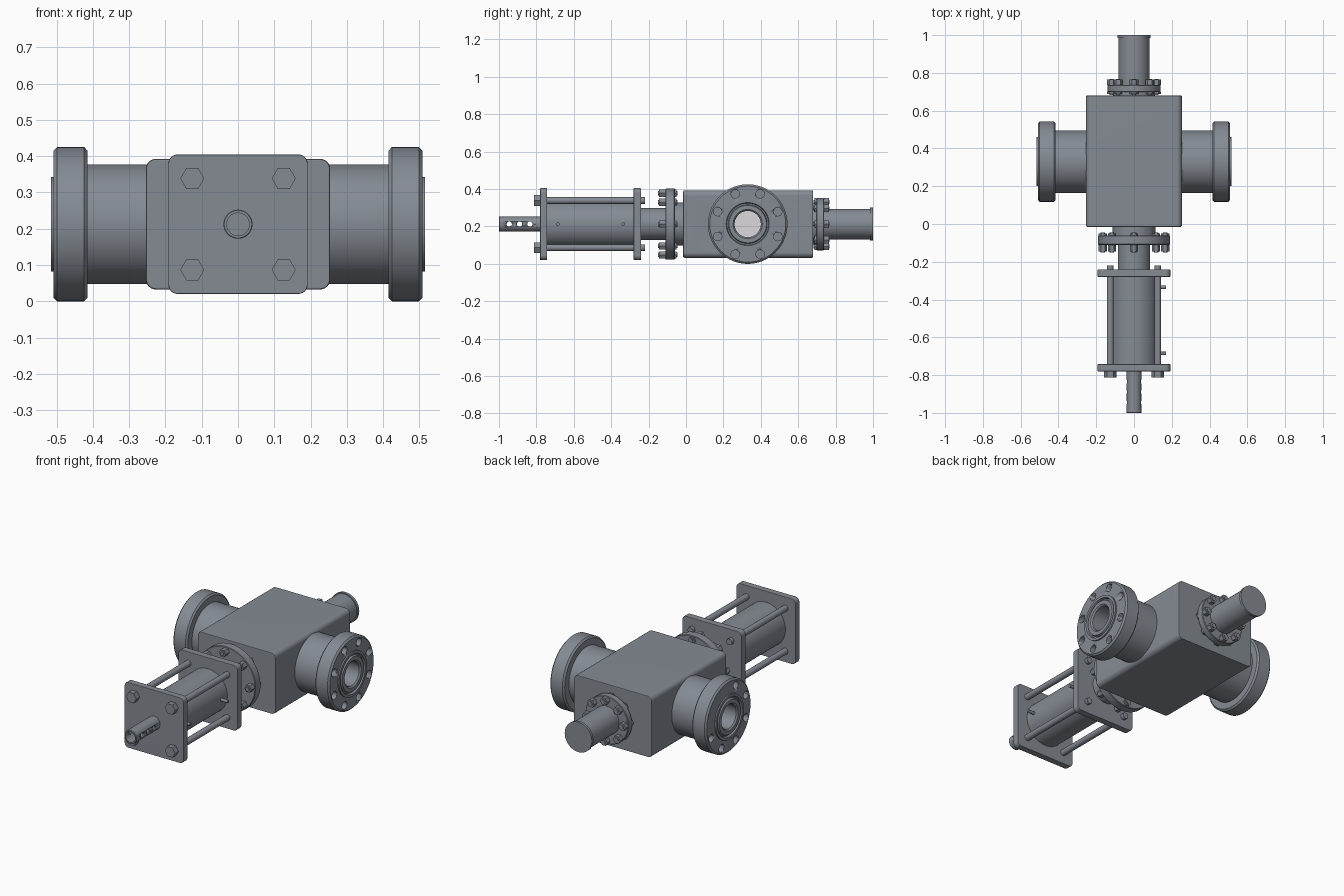
import bpy, bmesh, math
from mathutils import Matrix

if "Cube" in bpy.data.objects:
    bpy.data.objects.remove(bpy.data.objects["Cube"])

ZC = 0.2125   # height of the common axis
YB = 0.33     # y of the side flanges
ROT_X = Matrix.Rotation(math.pi / 2, 4, 'Y')    # local z -> +x
ROT_Y = Matrix.Rotation(-math.pi / 2, 4, 'X')   # local z -> +y

steel = bpy.data.materials.new("steel")
steel.diffuse_color = (0.235, 0.26, 0.295, 1)
steel.use_nodes = True
steel.node_tree.nodes["Principled BSDF"].inputs["Base Color"].default_value = steel.diffuse_color
bright = bpy.data.materials.new("bright_steel")
bright.diffuse_color = (0.72, 0.69, 0.72, 1)
bright.use_nodes = True
bright.node_tree.nodes["Principled BSDF"].inputs["Base Color"].default_value = bright.diffuse_color


def finish(name, bm, matrix, mat=steel):
    bmesh.ops.remove_doubles(bm, verts=bm.verts, dist=1e-5)
    bm.transform(matrix)
    bmesh.ops.recalc_face_normals(bm, faces=bm.faces)
    me = bpy.data.meshes.new(name)
    bm.to_mesh(me)
    bm.free()
    me.materials.append(mat)
    ob = bpy.data.objects.new(name, me)
    bpy.context.collection.objects.link(ob)
    bpy.ops.object.select_all(action='DESELECT')
    ob.select_set(True)
    bpy.context.view_layer.objects.active = ob
    bpy.ops.object.shade_smooth_by_angle(angle=math.radians(30))
    return ob


def lathe(name, profile, matrix, closed=False, steps=64, mat=steel):
    """Spin a profile of (position along axis, radius) around local z."""
    bm = bmesh.new()
    vs = [bm.verts.new((r, 0, t)) for t, r in profile]
    es = [bm.edges.new(p) for p in zip(vs, vs[1:])]
    if closed:
        es.append(bm.edges.new((vs[-1], vs[0])))
    bmesh.ops.spin(bm, geom=vs + es, cent=(0, 0, 0), axis=(0, 0, 1),
                   angle=2 * math.pi, steps=steps)
    return finish(name, bm, matrix, mat)


def rod(name, t0, t1, r, matrix, steps=32, mat=steel):
    return lathe(name, [(t0, 0), (t0, r), (t1, r), (t1, 0)], matrix, steps=steps, mat=mat)


def block(name, hx, hz, y0, y1, corner, edge):
    """Box along y with rounded long edges."""
    bm = bmesh.new()
    bmesh.ops.create_cube(bm, size=1)
    bmesh.ops.scale(bm, vec=(2 * hx, y1 - y0, 2 * hz), verts=bm.verts)
    long_edges = [e for e in bm.edges
                  if abs((e.verts[0].co - e.verts[1].co).normalized().y) > 0.9]
    bmesh.ops.bevel(bm, geom=long_edges, offset=corner, segments=6,
                    profile=0.5, affect='EDGES')
    h = (y1 - y0) / 2
    caps = [e for e in bm.edges if all(abs(abs(v.co.y) - h) < 1e-5 for v in e.verts)
            and e.verts[0].co.y * e.verts[1].co.y > 0]
    bmesh.ops.bevel(bm, geom=caps, offset=edge, segments=2, profile=0.5, affect='EDGES')
    return finish(name, bm, Matrix.Translation((0, (y0 + y1) / 2, ZC)))


def keep_flats(ob):
    """Keep the large faces evenly shaded beside rounded edges."""
    m = ob.modifiers.new("flat_faces", 'WEIGHTED_NORMAL')
    m.keep_sharp = True


def cut(ob, cutter):
    m = ob.modifiers.new("cut", 'BOOLEAN')
    m.operation, m.object, m.solver = 'DIFFERENCE', cutter, 'EXACT'
    bpy.context.view_layer.objects.active = ob
    bpy.ops.object.modifier_apply(modifier=m.name)
    bpy.data.objects.remove(cutter)


def along_y(x=0, z=0):
    return Matrix.Translation((x, 0, ZC + z)) @ ROT_Y


# Valve body, bored through sideways, with the gate inside
body = block("valve_body", 0.254, 0.18, -0.015, 0.68, 0.028, 0.006)
cross = Matrix.Translation((0, YB, ZC)) @ ROT_X
cut(body, rod("bore_cutter", -0.4, 0.4, 0.07, cross, 64))
keep_flats(body)
rod("gate", -0.04, 0.04, 0.075, cross, 64, bright)

# Side necks with flanges, seal grooves and blind bolt holes
for turn, label in ((0, "right"), (math.pi, "left")):
    m = Matrix.Translation((0, YB, ZC)) @ Matrix.Rotation(turn, 4, 'Z') @ ROT_X
    ob = lathe(label + "_flange", [
        (0.24, 0.07), (0.24, 0.165), (0.415, 0.165), (0.415, 0.203), (0.424, 0.2125),
        (0.499, 0.2125), (0.508, 0.203), (0.508, 0.13), (0.516, 0.13), (0.516, 0.115),
        (0.504, 0.111), (0.504, 0.104), (0.516, 0.100), (0.516, 0.078), (0.508, 0.07)],
        m, closed=True, steps=96)
    for i in range(8):
        a = math.radians(22.5 + 45 * i)
        at = Matrix.Translation((0.174 * math.cos(a), 0.174 * math.sin(a), 0))
        cut(ob, rod("hole_cutter", 0.435, 0.56, 0.0225, m @ at, 24))


def bolt_circle(name, count, radius, y0, y1, y2, y3, head, shank):
    """Studs with a hex nut on both faces of a flange (nuts y0-y1 and y2-y3)."""
    for i in range(count):
        a = 2 * math.pi * i / count
        m = along_y(radius * math.cos(a), radius * math.sin(a))
        rod(f"{name}_nut_front_{i}", y0, y1, head, m, 6)
        rod(f"{name}_nut_back_{i}", y2, y3, head, m, 6)
        rod(f"{name}_stud_{i}", y0 - 0.006, y3 + 0.004, shank, m, 16)


# Front bonnet: neck, flange, bolts
lathe("bonnet", [(-0.25, 0), (-0.25, 0.086), (-0.11, 0.086), (-0.11, 0.187), (-0.107, 0.19),
                 (-0.063, 0.19), (-0.06, 0.187), (-0.06, 0.115), (0, 0.115), (0, 0)], along_y())
bolt_circle("bonnet", 8, 0.165, -0.145, -0.11, -0.06, -0.05, 0.022, 0.012)

# Actuator: end plates, cylinder, tie rods with hex heads
keep_flats(block("rear_plate", 0.192, 0.192, -0.28, -0.24, 0.025, 0.003))
keep_flats(block("front_plate", 0.192, 0.192, -0.78, -0.742, 0.025, 0.003))
rod("actuator_cylinder", -0.75, -0.27, 0.127, along_y(), 64)
for sx in (-1, 1):
    for sz in (-1, 1):
        m = along_y(0.126 * sx, 0.126 * sz)
        tag = f"{'r' if sx > 0 else 'l'}{'t' if sz > 0 else 'b'}"
        rod("tie_rod_" + tag, -0.79, -0.22, 0.018, m, 24)
        rod("tie_rod_head_" + tag, -0.812, -0.78, 0.033, m, 6)

# Fluid ports on the cylinder
for y in (-0.335, -0.685):
    m = Matrix.Translation((0, y, ZC)) @ ROT_X
    rod("port", 0.1, 0.17, 0.009, m, 16)

# Hollow stem with cross holes
stem = lathe("stem", [(-0.745, 0.031), (-0.745, 0.04), (-0.998, 0.04), (-1.0, 0.038),
                      (-1.0, 0.031)], along_y(), closed=True, steps=48)
for y in (-0.945, -0.89, -0.835):
    cut(stem, rod("stem_cutter", -0.1, 0.1, 0.014, Matrix.Translation((0, y, ZC)) @ ROT_X, 24))

# Tail housing: neck, flange, capped tube, bolts
lathe("tail_housing", [(0.66, 0), (0.66, 0.11), (0.698, 0.11), (0.698, 0.137), (0.701, 0.14),
                       (0.734, 0.14), (0.737, 0.137), (0.737, 0.082), (0.985, 0.082),
                       (0.985, 0.088), (1.0, 0.088), (1.0, 0)], along_y())
bolt_circle("tail", 8, 0.119, 0.688, 0.698, 0.737, 0.764, 0.023, 0.011)
